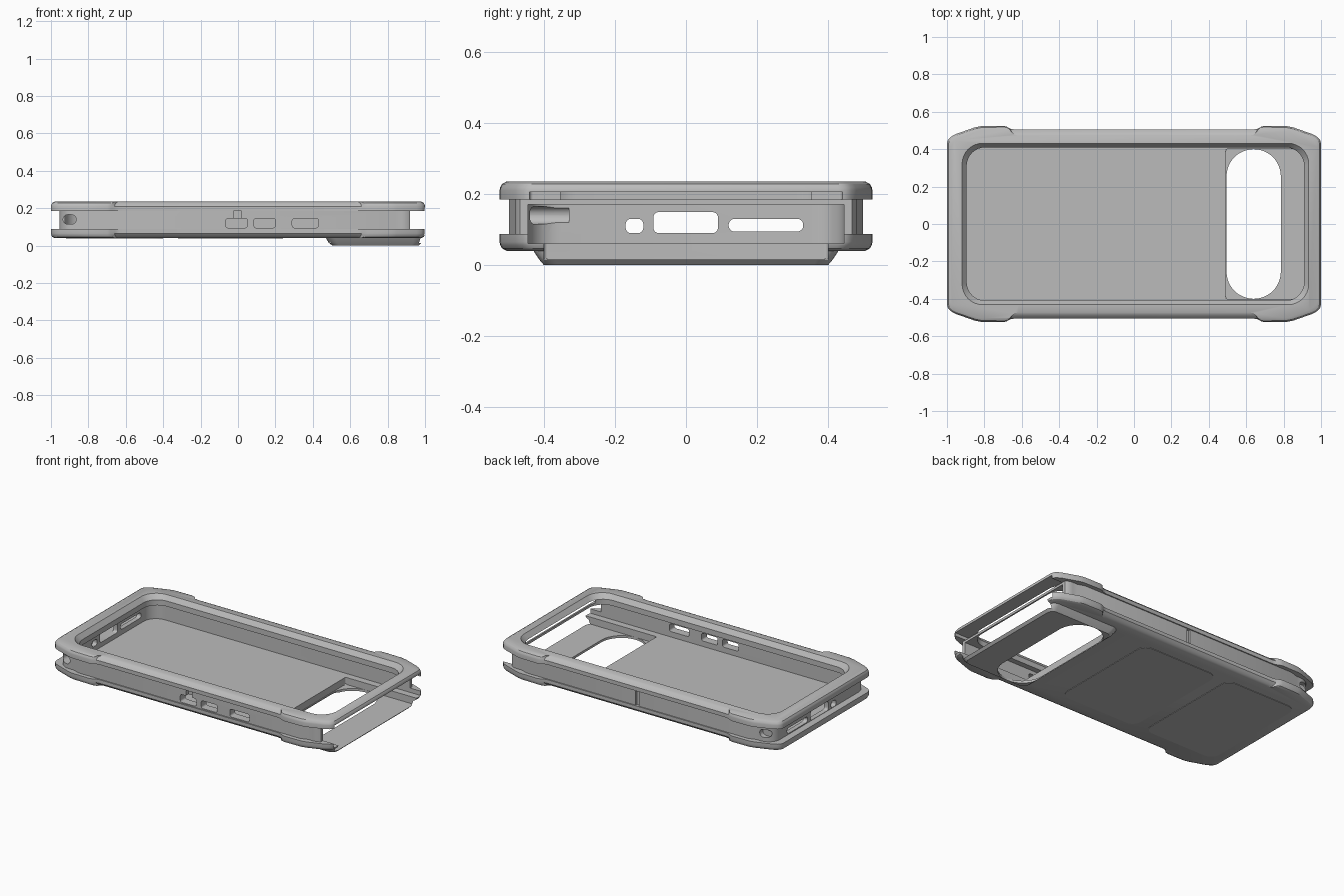
import bpy, bmesh
from math import sin, cos, pi

old = bpy.data.objects.get("Cube")
if old:
    bpy.data.objects.remove(old, do_unlink=True)

GREY = (0.5, 0.5, 0.5, 1)
grey = bpy.data.materials.new("matte grey")
grey.use_nodes = True
grey.diffuse_color = GREY
bsdf = next(n for n in grey.node_tree.nodes if n.type == 'BSDF_PRINCIPLED')
bsdf.inputs["Base Color"].default_value = GREY
bsdf.inputs["Roughness"].default_value = 0.6

AXES = {'x': lambda u, v, t: (t, u, v),
        'y': lambda u, v, t: (u, t, v),
        'z': lambda u, v, t: (u, v, t)}


def loft(name, rings, axis='z'):
    """Solid through equal-count loops, each given as (points, height)."""
    bm = bmesh.new()
    loops = [[bm.verts.new(AXES[axis](u, v, t)) for u, v in pts] for pts, t in rings]
    n = len(loops[0])
    for a, b in zip(loops, loops[1:]):
        for i in range(n):
            j = (i + 1) % n
            bm.faces.new((a[i], a[j], b[j], b[i]))
    bm.faces.new(loops[0][::-1])
    bm.faces.new(loops[-1])
    bmesh.ops.recalc_face_normals(bm, faces=bm.faces)
    mesh = bpy.data.meshes.new(name)
    bm.to_mesh(mesh)
    bm.free()
    mesh.materials.append(grey)
    ob = bpy.data.objects.new(name, mesh)
    bpy.context.collection.objects.link(ob)
    return ob


def prism(name, pts, a, b, axis='z'):
    return loft(name, [(pts, a), (pts, b)], axis)


def rrect(x0, x1, y0, y1, r, n=8):
    """Rounded rectangle, counter-clockwise."""
    pts = []
    corners = [(x1 - r, y1 - r), (x0 + r, y1 - r), (x0 + r, y0 + r), (x1 - r, y0 + r)]
    for k, (cx, cy) in enumerate(corners):
        for i in range(n + 1):
            a = (k + i / n) * pi / 2
            pts.append((cx + r * cos(a), cy + r * sin(a)))
    return pts


def four_way(q):
    """Mirror a quarter outline into a full loop."""
    half = q + [(-x, y) for x, y in reversed(q)]
    return half + [(-x, -y) for x, y in half]


RAIL = [(1, 0.43), (0.995, 0.45), (0.98, 0.466), (0.955, 0.48), (0.85, 0.517), (0.82, 0.523),
        (0.70, 0.525), (0.68, 0.52), (0.66, 0.509), (0.635, 0.505)]


def rail(d, m):
    """Bumper outline inset by d, with the long sides inset by a further m."""
    return four_way([(x - d, y - d - (m if x < 0.67 else 0)) for x, y in RAIL])


def carve(ob, cutters):
    """Subtract the cutters and bake the result."""
    for c in cutters:
        mod = ob.modifiers.new("cut", 'BOOLEAN')
        mod.operation = 'DIFFERENCE'
        mod.solver = 'EXACT'
        mod.object = c
    dg = bpy.context.evaluated_depsgraph_get()
    dg.update()
    mesh = bpy.data.meshes.new_from_object(ob.evaluated_get(dg))
    ob.modifiers.clear()
    ob.data = mesh


# Cutters shared by several parts
cavity = prism("cavity_cutter", rrect(-0.925, 1.1, -0.445, 0.445, 0.09), 0.06, 0.17)
lip = loft("lip_cutter", [(rrect(-0.895, 0.91, -0.41, 0.41, 0.1), 0.1),
                          (rrect(-0.895, 0.91, -0.41, 0.41, 0.1), 0.205),
                          (rrect(-0.92, 0.935, -0.432, 0.432, 0.11), 0.236),
                          (rrect(-0.92, 0.935, -0.432, 0.432, 0.11), 0.26)])
end_slot = prism("end_slot_cutter", rrect(0.9, 1.1, -0.44, 0.44, 0.01), 0.1, 0.205)
well = prism("camera_well_cutter", rrect(0.49, 1.1, -0.4, 0.4, 0.01), 0.015, 0.1)
window = prism("camera_window_cutter", rrect(0.495, 0.785, -0.4, 0.4, 0.1449, 12), -0.1, 0.1)
wall_end = prism("wall_end_cutter", rrect(0.92, 1.2, -0.6, 0.6, 0.01), 0.05, 0.2)
cutters = [cavity, lip, end_slot, well, window, wall_end]

# Upper bumper rail with the screen lip
top_rail = loft("upper_rail", [(rail(0, 0), 0.185), (rail(0, 0), 0.21),
                               (rail(0.002, 0.006), 0.219), (rail(0.007, 0.011), 0.228),
                               (rail(0.02, 0.012), 0.235)])
carve(top_rail, [cavity, lip, end_slot])

# Lower bumper rail with the back plate
bottom_rail = loft("back_plate_and_lower_rail", [
    (rail(0.02, 0.012), 0.04), (rail(0.007, 0.011), 0.047), (rail(0.002, 0.006), 0.056),
    (rail(0, 0), 0.065), (rail(0, 0), 0.088)])
carve(bottom_rail, [cavity, well, window])

# Recessed side wall between the rails
arc = [(0.873 + 0.082 * cos(i * pi / 16), 0.4 + 0.082 * sin(i * pi / 16)) for i in range(9)]
wall = prism("side_wall", four_way(arc + [(0.84, 0.482), (0.79, 0.498)]), 0.088, 0.185)
holes = []
for x0, x1 in ((-0.065, 0.05), (0.085, 0.2), (0.29, 0.43)):      # side buttons
    holes.append(prism("button_cutter", rrect(x0, x1, 0.095, 0.145, 0.012, 4), -0.6, -0.42, 'y'))
for y0, y1, z0, z1, r in ((-0.17, -0.12, 0.09, 0.13, 0.015),      # ports
                          (-0.092, 0.09, 0.09, 0.149, 0.015),
                          (0.12, 0.33, 0.094, 0.13, 0.017)):
    holes.append(prism("port_cutter", rrect(y0, y1, z0, z1, r, 5), -1.1, -0.88, 'x'))
loop_hole = rrect(-0.935, -0.865, 0.115, 0.165, 0.0245, 6)        # strap holes
holes.append(prism("strap_cutter", loop_hole, -0.6, -0.33, 'y'))
holes.append(prism("strap_cutter", loop_hole, 0.45, 0.6, 'y'))
slit = rrect(-0.025, 0.02, 0.13, 0.2, 0.002, 2)                   # side slits
holes.append(prism("slit_cutter", slit, -0.6, -0.47, 'y'))
holes.append(prism("slit_cutter", rrect(-0.012, 0.012, 0.05, 0.2, 0.002, 2), 0.483, 0.6, 'y'))
carve(wall, [cavity, lip, wall_end] + holes)
cutters += holes

# Camera housing under the back plate
hump = loft("camera_housing", [(rrect(0.505, 0.965, -0.4, 0.4, 0.04), 0),
                               (rrect(0.485, 0.98, -0.413, 0.413, 0.045), 0.015),
                               (rrect(0.47, 0.98, -0.43, 0.43, 0.05), 0.041)])
carve(hump, [well, window])

# Thin panels on the back
panels = [prism("back_panel", rrect(x0, x1, -0.38, 0.38, 0.06), 0.037, 0.041)
          for x0, x1 in ((-0.92, -0.4), (-0.32, 0.24))]

for c in cutters:
    bpy.data.objects.remove(c, do_unlink=True)

bpy.ops.object.select_all(action='DESELECT')
for ob in [top_rail, bottom_rail, wall, hump] + panels:
    ob.select_set(True)
    bpy.context.view_layer.objects.active = ob
bpy.ops.object.shade_smooth_by_angle()
